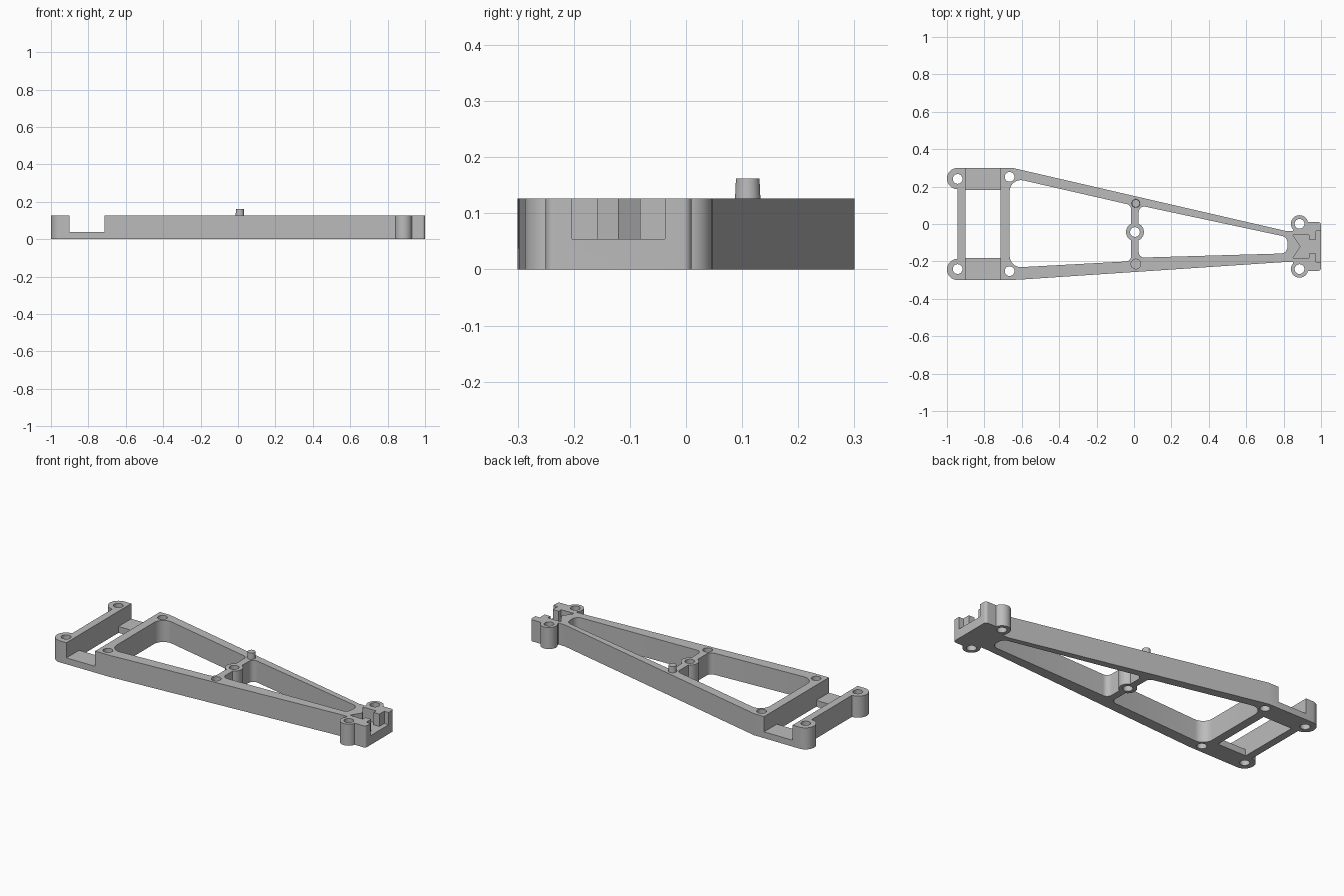
import bpy, bmesh, math
from mathutils import Vector

cube = bpy.data.objects.get("Cube")
if cube:
    bpy.data.objects.remove(cube, do_unlink=True)

HEIGHT = 0.126
HEAD_Y = -0.12      # centre line of the narrow end

grey = bpy.data.materials.new("matte grey")
grey.use_nodes = True
colour = (0.5, 0.5, 0.5, 1)
grey.diffuse_color = colour
grey.node_tree.nodes["Principled BSDF"].inputs["Base Color"].default_value = colour


def fillet(corners, steps=8):
    """Round each (x, y, radius) corner of a closed profile."""
    out = []
    for i, (x, y, r) in enumerate(corners):
        p = Vector((x, y))
        if r == 0:
            out.append(p)
            continue
        a = (Vector(corners[i - 1][:2]) - p).normalized()
        b = (Vector(corners[(i + 1) % len(corners)][:2]) - p).normalized()
        half = a.angle(b) / 2
        centre = p + (a + b).normalized() * r / math.sin(half)
        start = p + a * r / math.tan(half) - centre
        end = p + b * r / math.tan(half) - centre
        turn = math.atan2(start.x * end.y - start.y * end.x, start.dot(end))
        for k in range(steps + 1):
            t = turn * k / steps
            out.append(centre + Vector((start.x * math.cos(t) - start.y * math.sin(t),
                                        start.x * math.sin(t) + start.y * math.cos(t))))
    return out


def finish(name, bm):
    bmesh.ops.recalc_face_normals(bm, faces=bm.faces)
    mesh = bpy.data.meshes.new(name)
    bm.to_mesh(mesh)
    bm.free()
    mesh.materials.append(grey)
    ob = bpy.data.objects.new(name, mesh)
    bpy.context.collection.objects.link(ob)
    return ob


def prism(name, corners, z0=0, z1=HEIGHT):
    bm = bmesh.new()
    face = bm.faces.new([bm.verts.new((p.x, p.y, z0)) for p in fillet(corners)])
    side = bmesh.ops.extrude_face_region(bm, geom=[face])
    verts = [v for v in side["geom"] if isinstance(v, bmesh.types.BMVert)]
    bmesh.ops.translate(bm, verts=verts, vec=(0, 0, z1 - z0))
    return finish(name, bm)


def cylinder(name, x, y, r, z0=0, z1=HEIGHT, r_top=None):
    bm = bmesh.new()
    bmesh.ops.create_cone(bm, cap_ends=True, segments=40, radius1=r,
                          radius2=r_top or r, depth=z1 - z0)
    bmesh.ops.translate(bm, verts=bm.verts, vec=(x, y, (z0 + z1) / 2))
    return finish(name, bm)


def box(name, x0, x1, y0, y1, z0=0, z1=HEIGHT):
    return prism(name, [(x0, y0, 0), (x1, y0, 0), (x1, y1, 0), (x0, y1, 0)], z0, z1)


def combine(target, tool, operation):
    mod = target.modifiers.new(operation.lower(), "BOOLEAN")
    mod.operation, mod.object, mod.solver = operation, tool, "EXACT"
    bpy.context.view_layer.update()
    result = bpy.data.meshes.new_from_object(
        target.evaluated_get(bpy.context.evaluated_depsgraph_get()))
    target.modifiers.clear()
    target.data = result
    bpy.data.objects.remove(tool, do_unlink=True)


def mirrored(half):
    """Mirror a half profile of (x, offset, radius) about the head centre line."""
    return ([(x, HEAD_Y + d, r) for x, d, r in half]
            + [(x, HEAD_Y - d, r) for x, d, r in reversed(half)])


# Tapering frame with its wide mounting end
frame = prism("frame", [
    (-0.943, -0.3, 0), (-0.62, -0.298, 0), (0.81, -0.203, 0), (0.9, -0.203, 0),
    (0.9, -0.037, 0), (0.81, -0.037, 0), (-0.65, 0.3, 0), (-0.943, 0.3, 0)])

# Head block at the narrow end, and round bosses
combine(frame, prism("head", mirrored([
    (0.85, 0.085, 0), (0.87, 0.13, 0), (1, 0.13, 0.015)])), "UNION")
for side in (1, -1):
    combine(frame, cylinder("head_boss", 0.885, HEAD_Y + side * 0.121, 0.046), "UNION")
    combine(frame, cylinder("corner_boss", -0.943, side * 0.243, 0.057), "UNION")

# Openings between the rails and the cross bars
combine(frame, prism("wide_opening", [
    (-0.665, -0.234, 0.06), (-0.015, -0.199, 0.03),
    (-0.015, 0.101, 0.03), (-0.665, 0.25, 0.06)], -0.1, 0.3), "DIFFERENCE")
combine(frame, prism("narrow_opening", [
    (0.025, -0.18, 0.03), (0.82, -0.157, 0.035),
    (0.82, -0.07, 0.035), (0.025, 0.1, 0.03)], -0.1, 0.3), "DIFFERENCE")
combine(frame, cylinder("centre_boss", 0.005, -0.043, 0.048), "UNION")

# Window and step in the wide end
combine(frame, box("window", -0.9, -0.715, -0.182, 0.182, -0.1, 0.3), "DIFFERENCE")
combine(frame, box("step", -0.9, -0.715, -0.5, 0.5, 0.037, 0.3), "DIFFERENCE")

# Keyed pocket in the head
combine(frame, prism("pocket", mirrored([
    (0.89, 0, 0), (0.85, 0.062, 0), (0.935, 0.062, 0), (0.935, 0.038, 0),
    (0.972, 0.038, 0), (0.972, 0.083, 0), (1.1, 0.083, 0)])[1:], 0.054, 0.3), "DIFFERENCE")

# Screw holes, and a blind socket in the front rail
holes = [(0.005, -0.043)]
for side in (1, -1):
    holes += [(-0.943, side * 0.241), (-0.665, side * 0.252),
              (0.885, HEAD_Y + side * 0.121)]
for x, y in holes:
    combine(frame, cylinder("screw_hole", x, y, 0.026, -0.1, 0.3), "DIFFERENCE")
combine(frame, cylinder("socket", 0.01, -0.214, 0.026, 0.085, 0.3), "DIFFERENCE")

# Locating pin on the back rail
pin = cylinder("locating_pin", 0.01, 0.11, 0.0235, HEIGHT - 0.02, 0.162, 0.021)

for ob in (frame, pin):
    bpy.ops.object.select_all(action="DESELECT")
    ob.select_set(True)
    bpy.context.view_layer.objects.active = ob
    bpy.ops.object.shade_smooth_by_angle(angle=math.radians(30))
